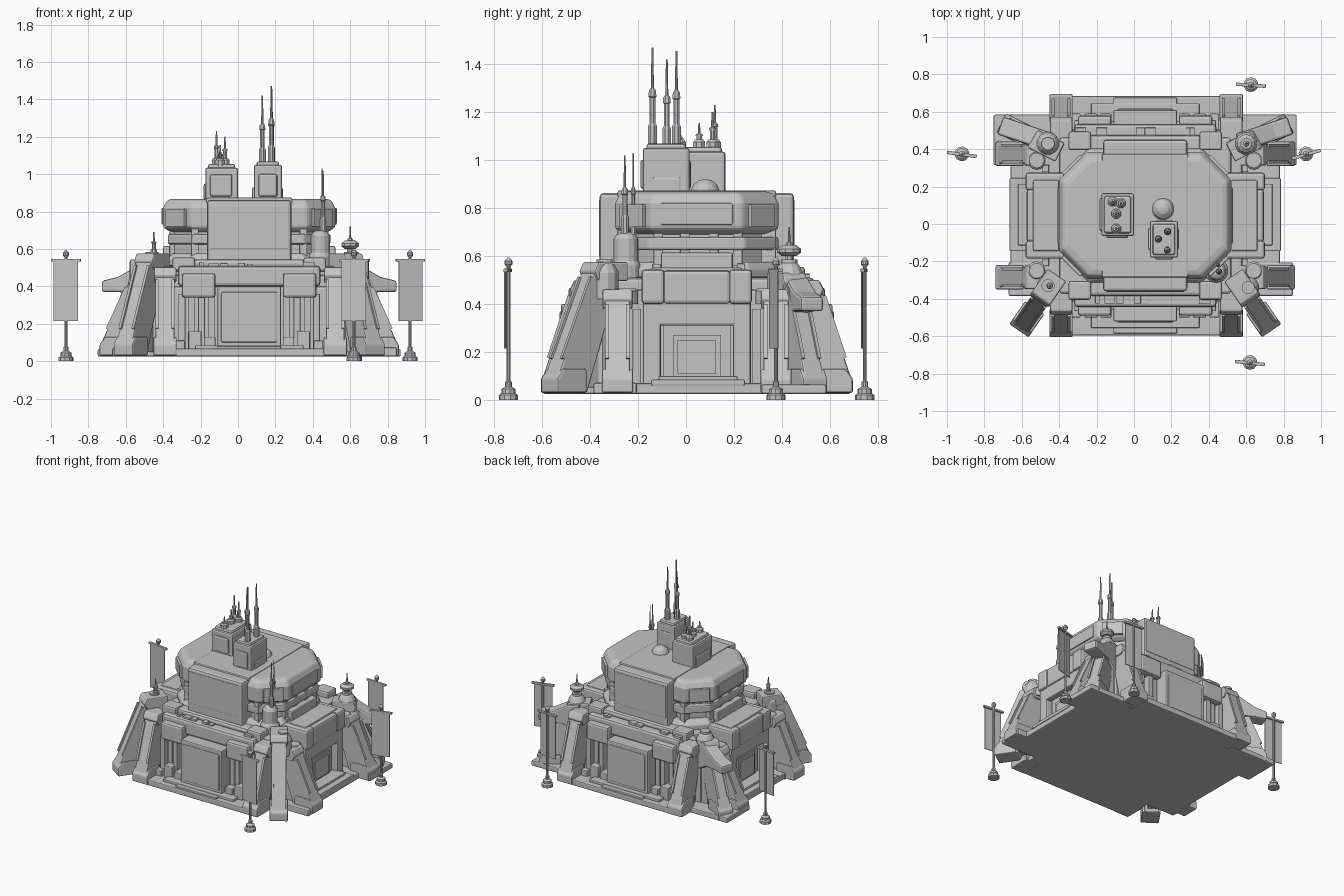
import bpy, bmesh, math, random
from mathutils import Matrix, Vector

if "Cube" in bpy.data.objects:
    bpy.data.objects.remove(bpy.data.objects["Cube"])

random.seed(4)
CX, CY = 0.06, 0.045                      # centre of the building
HOME = Matrix.Translation((CX, CY, 0))
GREY = bpy.data.materials.new("plain grey")
GREY.diffuse_color = (0.55, 0.55, 0.55, 1)
GREY.use_nodes = True
GREY.node_tree.nodes["Principled BSDF"].inputs["Base Color"].default_value = GREY.diffuse_color


def finish(name, bm, bevel=0.0, mat=HOME, seg=2):
    bmesh.ops.recalc_face_normals(bm, faces=bm.faces)
    me = bpy.data.meshes.new(name)
    bm.to_mesh(me)
    bm.free()
    me.transform(mat)
    me.materials.append(GREY)
    ob = bpy.data.objects.new(name, me)
    bpy.context.collection.objects.link(ob)
    if bevel:
        m = ob.modifiers.new("bevel", 'BEVEL')
        m.width, m.segments, m.limit_method = bevel, seg, 'ANGLE'
    return ob


def add_box(bm, x0, x1, y0, y1, z0, z1):
    m = Matrix.Translation(((x0+x1)/2, (y0+y1)/2, (z0+z1)/2)) @ Matrix.Diagonal((abs(x1-x0), abs(y1-y0), abs(z1-z0), 1))
    bmesh.ops.create_cube(bm, size=1, matrix=m)


def boxes(name, dims, bevel=0.008, mat=HOME):
    bm = bmesh.new()
    for d in dims:
        add_box(bm, *d)
    return finish(name, bm, bevel, mat)


def stack(name, x, y, rings, sides=12, mat=HOME, bevel=0):
    """Turned part: list of (radius, z) from bottom to top."""
    bm = bmesh.new()
    loops = [[bm.verts.new((x + r*math.cos(a), y + r*math.sin(a), z))
              for a in (2*math.pi*(i+.5)/sides for i in range(sides))] for r, z in rings]
    for a, b in zip(loops, loops[1:]):
        for i in range(sides):
            j = (i+1) % sides
            bm.faces.new((a[i], a[j], b[j], b[i]))
    bm.faces.new(loops[0])
    bm.faces.new(loops[-1])
    return finish(name, bm, bevel, mat)


def octagon(name, levels, bevel):
    """Chamfered rectangle lofted through levels of (half x, half y, chamfer, z)."""
    bm = bmesh.new()
    loops = []
    for a, b, c, z in levels:
        pts = [(a, b-c), (a-c, b), (c-a, b), (-a, b-c), (-a, c-b), (c-a, -b), (a-c, -b), (a, c-b)]
        loops.append([bm.verts.new((x, y, z)) for x, y in pts])
    for a, b in zip(loops, loops[1:]):
        for i in range(8):
            bm.faces.new((a[i], a[(i+1) % 8], b[(i+1) % 8], b[i]))
    bm.faces.new(loops[0])
    bm.faces.new(loops[-1])
    return finish(name, bm, bevel)


def profile(name, pts, width, start, angle, bevel=0.008):
    """Side profile (reach, z) given a width and turned to an angle."""
    bm = bmesh.new()
    f = bm.faces.new([bm.verts.new((r, -width/2, z)) for r, z in pts])
    ext = bmesh.ops.extrude_face_region(bm, geom=[f])
    bmesh.ops.translate(bm, vec=(0, width, 0), verts=[v for v in ext['geom'] if isinstance(v, bmesh.types.BMVert)])
    mat = HOME @ Matrix.Translation((*start, 0)) @ Matrix.Rotation(angle, 4, 'Z')
    return finish(name, bm, bevel, mat)


def leg(name, start, angle, run, width, top):
    # outer sloped beam, narrow inner web, foot and cap
    profile(name, [(run-.15, .03), (run, .03), (run, .1), (.1, top), (0, top), (0, top-.1)], width, start, angle)
    profile(name + "_web", [(0, .05), (run-.08, .05), (.04, top-.04), (0, top-.04)], width*.6, start, angle, 0)
    profile(name + "_foot", [(run-.14, .03), (run+.01, .03), (run+.01, .09), (run-.02, .13), (run-.14, .13)],
            width+.025, start, angle)
    profile(name + "_cap", [(-.05, top-.07), (.1, top-.07), (.12, top-.03), (.1, top+.01), (-.05, top+.01)],
            width+.02, start, angle)
    # raised rails either side of the sloped face
    d = Vector((run-.1, .1-top)).normalized()*.06
    a, b = Vector((.1, top)) + d, Vector((run, .1)) - d*1.3
    n = Vector((-d.y, d.x)).normalized()*.01
    for s in (-1, 1):
        off = s*width*.42
        st = (start[0]-math.sin(angle)*off, start[1]+math.cos(angle)*off)
        profile(name + "_rail", [a-n, b-n, b+n, a+n], width*.16, st, angle, 0)


def antenna(name, x, y, z0, z1, r=0.015):
    h = z1-z0
    stack(name, x-CX, y-CY, [(r, z0), (r, z0+h*.22), (r*.65, z0+h*.25), (r*.65, z0+h*.5), (r*.9, z0+h*.51),
                             (r*.8, z0+h*.57), (r*.35, z0+h*.6), (r*.2, z1)], 8)


# ground plates
boxes("base_plate", [(-.72, .72, -.43, .36, .025, .07), (-.41, .41, -.64, .64, .025, .068),
                     (-.5, .5, -.5, .5, .025, .066), (.44, .81, .27, .54, .025, .065), (-.81, -.44, .27, .54, .025, .065),
                     (.5, .79, -.43, -.25, .025, .072), (-.73, -.5, -.43, -.25, .025, .072)])

# lower walls and terrace
boxes("lower_walls", [(-.52, .52, -.44, .44, .05, .46), (-.45, .45, -.46, .46, .05, .4)], .015)
boxes("terrace", [(-.46, .46, -.42, .42, .44, .51), (-.38, .38, -.49, .49, .4, .51), (-.3, .3, -.43, .43, .5, .545)], .018)
for s in (-1, 1):
    # front and back: armour panel, side blocks, columns, step
    boxes("wall_panel", [(-.17, .17, s*.4, s*.565, .07, .4), (-.15, .15, s*.5, s*.572, .1, .37)])
    boxes("wall_blocks", [(t*.18, t*.36, s*.4, s*.535, .34, .47) for t in (-1, 1)], .015)
    boxes("wall_columns", [(t*x-.018, t*x+.018, s*.42, s*(.49+.02*(i % 2)), .06, .36)
                           for t in (-1, 1) for i, x in enumerate((.2, .255, .31, .36))], .004)
    boxes("wall_low_boxes", [(t*x-w, t*x+w, s*.44, s*.545, .06, h) for t in (-1, 1)
                             for x, w, h in ((.21, .03, .13), (.29, .035, .16), (.37, .025, .11))], .006)
    boxes("step", [(-.29, .29, s*.5, s*.6, .06, .085), (-.17, .17, s*.5, s*.63, .06, .08)], .005)
    # sides: door with frame, lintel and step
    boxes("door_frame", [(s*.5, s*.625, t*.15, t*.225, .06, .42) for t in (-1, 1)]
          + [(s*.5, s*.625, -.2, .2, .31, .42)], .01)
    boxes("door_lintel", [(s*.42, s*.64, t*.135, t*.23, .4, .545) for t in (-1, 1)] + [(s*.42, s*.635, -.14, .14, .4, .54)], .015)
    boxes("door_leaf", [(s*.5, s*.585, -.14, .14, .06, .31)], 0)
    boxes("door_inset", [(s*.58, s*.593, -.1, .1, .09, .27), (s*.58, s*.6, -.08, .08, .11, .25)], 0)
    boxes("door_step", [(s*.55, s*.725, -.19, .2, .06, .085), (s*.55, s*.68, -.16, .17, .06, .1)], .005)
    boxes("side_roof_plate", [(s*.46, s*.6, -.19, .19, .53, .552), (s*.36, s*.46, -.15, .15, .54, .615)], .008)
    boxes("side_columns", [(s*.5, s*(.55+.02*i), t*y-.018, t*y+.018, .06, .38+.03*i) for t in (-1, 1)
                           for i, y in enumerate((.25, .41))], .004)

# sloped legs around the base
for s in (-1, 1):
    for x in (-.45, .46):
        leg("wall_leg", (x, s*.41), s*math.pi/2, .23, .1, .49)
    for t in (-1, 1):
        leg("side_leg", (s*.53, t*.33), 0 if s > 0 else math.pi, .26, .105, .45)
        stack("side_leg_drum", s*.58, t*.295, [(.05, .4), (.05, .455), (.04, .465)], 14)
    a = math.atan2(-.24, s*.165)
    leg("corner_leg", (s*.5, -.36), a, .3, .1, .565)
    # back corner arms
    a = math.atan2(.09, s*.27)
    profile("back_corner_arm", [(0, .3), (.1, .36), (.2, .37), (.29, .37), (.29, .43), (.2, .45), (.09, .51), (0, .53)],
            .1, (s*.5, .39), a, .012)
    leg("back_corner_leg", (s*.5, .36), math.atan2(.12, s*.24), .29, .09, .52)

# round caps on the corners, with masts on two of them
for x, y in ((-.46, .43), (.6, .43), (.61, -.34), (-.46, -.33)):
    stack("corner_cap", x-CX, y-CY, [(.06, .42), (.06, .53), (.045, .56), (.035, .57), (.035, .585)], 12)
antenna("corner_mast", -.45, -.33, .57, .69, .018)
antenna("corner_mast", .6, .43, .57, .72, .018)
stack("corner_ring", .6-CX, .43-CY, [(.03, .6), (.05, .615), (.05, .63), (.03, .645)], 10)
boxes("corner_block", [(t*.35-.06, t*.35+.06, s*.4-.05, s*.4+.05, .48, .555) for s in (-1, 1) for t in (-1, 1)], .012)

# neck with rings
octagon("neck", [(.4, .3, .12, .5), (.4, .3, .12, .74)], 0)
octagon("neck_ring_low", [(.44, .36, .14, .51), (.44, .36, .14, .545), (.41, .34, .13, .575)], .006)
octagon("neck_ring_high", [(.435, .34, .14, .625), (.435, .34, .14, .68)], .01)
boxes("neck_fins", [(s*.36, s*.425, y-.02, y+.02, .55, .71) for s in (-1, 1) for y in (-.16, -.05, .07, .17)]
      + [(x-.02, x+.02, s*.26, s*.33, .55, .71) for s in (-1, 1) for x in (-.29, .29)], .004)

# upper hull
octagon("upper_hull", [(.42, .31, .14, .69), (.46, .34, .15, .715), (.46, .34, .15, .82), (.44, .32, .14, .86),
                       (.41, .29, .13, .868)], .012)
boxes("hull_roof_plates", [(-.23, .23, -.33, .33, .84, .874)], .008)
for s in (-1, 1):
    boxes("hull_shield", [(-.225, .225, s*.27, s*.405, .53, .862)], .016)
    boxes("hull_shield_trim", [(-.21, .21, s*.3, s*.408, .6, .835), (-.25, .25, s*.3, s*.385, .5, .54)], .004)
    boxes("hull_side_plate", [(s*.4, s*.468, -.15, .15, .73, .82)], .005)
    for t in (-1, 1):
        m = HOME @ Matrix.Translation((s*.39, t*.268, 0)) @ Matrix.Rotation(s*t*math.pi/4, 4, 'Z')
        boxes("hull_corner_plate", [(-.012, .012, -.07, .07, .72, .815)], .004, m)

# roof towers, dome and masts (plan positions)
PLAN = Matrix.Identity(4)
boxes("left_tower", [(-.175, 0, -.065, .165, .86, 1.035), (-.16, -.015, -.05, .15, 1.02, 1.055),
                     (-.185, -.1, -.04, .14, .86, .95), (-.15, -.03, -.075, .1, .88, 1.0)], .012, PLAN)
boxes("right_tower", [(.085, .235, -.18, .015, .86, 1.05), (.1, .22, -.165, 0, 1.04, 1.068),
                      (.11, .21, -.19, .02, .88, 1.0), (.075, .24, -.14, -.02, .86, .93)], .01, PLAN)
stack("roof_dome", .155-CX, .08-CY, [(.058, .86), (.058, .88), (.048, .9), (.028, .915), (.008, .92)], 16)
for x, y, z in ((.13, -.08, 1.42), (.18, -.04, 1.455), (.178, -.14, 1.47)):
    antenna("tall_mast", x, y, 1.05, z, .02)
for x, y, z in ((-.115, .12, 1.23), (-.07, .11, 1.2), (-.095, .055, 1.155), (-.095, -.025, 1.13)):
    antenna("short_mast", x, y, 1.045, z, .018)
    stack("mast_socket", x-CX, y-CY, [(.027, 1.04), (.027, 1.075), (.018, 1.085)], 8)

# round turret at the front right
stack("turret", .44-CX, -.25-CY, [(.065, .5), (.065, .56), (.052, .58), (.052, .67), (.04, .69), (.02, .7)], 14)
antenna("turret_mast", .455, -.255, .69, 1.02, .017)
antenna("turret_mast_thin", .45, -.22, .68, 1.03, .012)

# scattered small fittings on the terraces
fit = []
for i in range(14):
    x, s = random.uniform(-.36, .36), random.choice((-1, 1))
    w, h = random.uniform(.01, .035), random.uniform(.005, .02)
    fit.append((x-w, x+w, s*.43, s*.47, .5, .51+h))
    y = random.uniform(-.2, .2)
    fit.append((s*.43-w, s*.43+w, y-w, y+w, .53, .55+h))
boxes("small_fittings", fit, .002)

# banners on poles
for x, y, turn in ((-.92, .375, -8), (.92, .375, 16), (.625, .745, -4), (.62, -.74, -6)):
    m = Matrix.Translation((x, y, 0)) @ Matrix.Rotation(math.radians(turn), 4, 'Z')
    stack("banner_pole", 0, 0, [(.04, 0), (.04, .02), (.03, .028), (.03, .045), (.014, .055), (.014, .075), (.008, .08),
                                (.008, .555), (.016, .565), (.016, .58), (.004, .594)], 10, m)
    boxes("banner_cloth", [(-.066, .066, -.012, -.007, .215, .54)], 0, m)
    boxes("banner_bar", [(-.08, .08, -.012, .006, .533, .547)], .002, m)
